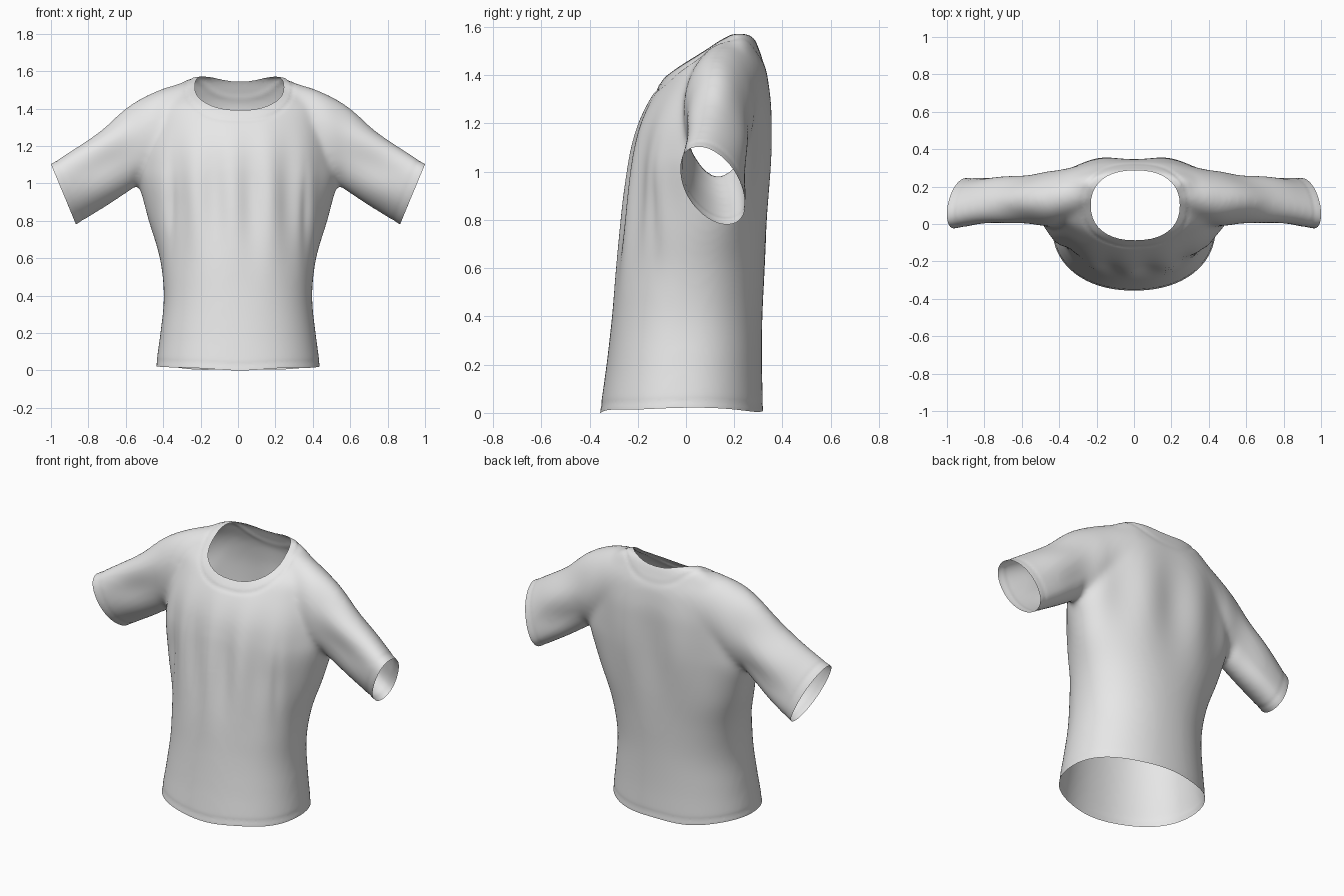
import bpy, bmesh, math
from mathutils import Vector

if "Cube" in bpy.data.objects:
    bpy.data.objects.remove(bpy.data.objects["Cube"])


def spline(rows, steps=5):
    """Catmull-Rom resampling of section rows."""
    out = []
    for i in range(len(rows) - 1):
        p = [rows[max(0, min(len(rows) - 1, i + k))] for k in (-1, 0, 1, 2)]
        for s in range(steps):
            t = s / steps
            out.append([0.5 * (2*b + (c - a)*t + (2*a - 5*b + 4*c - d)*t*t
                               + (3*b - a - 3*c + d)*t**3) for a, b, c, d in zip(*p)])
    return out + [list(rows[-1])]


def loft(bm, rings):
    """Skin closed rings and cap both ends."""
    vr = [[bm.verts.new(p) for p in r] for r in rings]
    n = len(vr[0])
    for a, b in zip(vr, vr[1:]):
        for i in range(n):
            bm.faces.new((a[i], a[(i+1) % n], b[(i+1) % n], b[i]))
    bm.faces.new(vr[0][::-1])
    bm.faces.new(vr[-1])


def power(v, e):
    return math.copysign(abs(v) ** e, v)


N = 56
ANG = [2 * math.pi * i / N for i in range(N)]
bm = bmesh.new()

# Torso sections: height, half width, front y, back y, y of widest point
torso = [(-.10, .44, -.365, .32, -.02), (.02, .437, -.355, .32, -.015),
         (.2, .415, -.33, .315, -.005), (.4, .397, -.307, .317, .01),
         (.6, .418, -.288, .327, .05), (.8, .477, -.263, .338, .10),
         (1.0, .53, -.237, .348, .13), (1.1, .53, -.222, .352, .14),
         (1.2, .515, -.196, .354, .145), (1.3, .49, -.15, .353, .15),
         (1.4, .46, -.083, .34, .155), (1.45, .42, -.03, .327, .165),
         (1.5, .365, .045, .307, .18), (1.54, .305, .11, .292, .2), (1.575, .24, .165, .27, .215)]
rings = []
for z, w, f, b, c in spline(torso):
    # the front tapers more towards the chest
    e = .92 + .2 * max(0, min(1, (z - .5) / .4)) * max(0, min(1, (1.5 - z) / .15))
    rings.append([(w * power(math.cos(a), .92),
                   c + (b - c) * power(math.sin(a), .92) if math.sin(a) > 0
                   else c + (c - f) * power(math.sin(a), e), z) for a in ANG])
loft(bm, rings)

# Sleeve sections: top x, top z, bottom x, bottom z, centre y, half depth, twist
sleeve = [(.20, 1.568, .28, 1.08, .185, .14, -.01), (.32, 1.535, .38, 1.05, .155, .15, -.01),
          (.45, 1.49, .49, 1.01, .133, .145, 0),
          (.60, 1.405, .58, .965, .13, .125, .01), (.80, 1.24, .73, .865, .127, .122, .03),
          (1.0, 1.108, .865, .778, .11, .122, .06), (1.09, 1.068, .955, .738, .105, .122, .06)]
for side in (1, -1):
    rings = []
    for tx, tz, bx, bz, cy, d, tw in spline(sleeve):
        r = []
        for a in ANG:
            u = math.sin(a)
            r.append((side * ((tx+bx)/2 + (tx-bx)/2*u),
                      cy + d*math.cos(a) - tw*u, (tz+bz)/2 + (tz-bz)/2*u))
        rings.append(r)
    loft(bm, rings)
bmesh.ops.recalc_face_normals(bm, faces=bm.faces)

mesh = bpy.data.meshes.new("shirt")
bm.to_mesh(mesh)
bm.free()
shirt = bpy.data.objects.new("shirt", mesh)
bpy.context.collection.objects.link(shirt)
bpy.context.view_layer.objects.active = shirt
shirt.select_set(True)

# Fuse torso and sleeves into one soft skin
rm = shirt.modifiers.new("fuse", 'REMESH')
rm.mode = 'VOXEL'
rm.voxel_size = .014
sm = shirt.modifiers.new("soften", 'SMOOTH')
sm.factor = .5
sm.iterations = 20
for m in ("fuse", "soften"):
    bpy.ops.object.modifier_apply(modifier=m)

bm = bmesh.new()
bm.from_mesh(shirt.data)


def cut(co, no, clear=True, faces=None):
    fs = list(bm.faces) if faces is None else faces
    geom = list({e for f in fs for e in f.edges}) + list({v for f in fs for v in f.verts}) + fs
    bmesh.ops.bisect_plane(bm, geom=geom, plane_co=co, plane_no=no, clear_outer=clear, dist=1e-5)


# Open the hem and the cuffs
cut((0, 0, .004), (0, 0, -1))
for side in (1, -1):
    cut((side * .9325, 0, .9425), (side * .325, 0, -.135))

# Open the neck along a slightly squared oval
CX, CY, A, B, E = .007, .10, .238, .187, 2.3


def oval(p):
    return (abs((p.x - CX) / A) ** E + abs((p.y - CY) / B) ** E) ** (1 / E)


pts = [Vector((CX + A*power(math.cos(a), 2/E), CY + B*power(math.sin(a), 2/E), 0))
       for a in [2 * math.pi * i / 40 for i in range(40)]]
planes = []
for p, q in zip(pts, pts[1:] + pts[:1]):
    planes.append((p, Vector((q.y - p.y, p.x - q.x, 0)).normalized()))
for co, no in planes:
    near = [f for f in bm.faces if f.calc_center_median().z > 1.25
            and .8 < oval(f.calc_center_median()) < 1.15]
    cut(co, no, False, near)
hole = []
for f in bm.faces:
    c = f.calc_center_median()
    if c.z > 1.25 and all((c - co).dot(no) < 1e-5 for co, no in planes):
        hole.append(f)
bmesh.ops.delete(bm, geom=hole, context='FACES')


def bump(v, c, w):
    return math.exp(-((v - c) / w) ** 2)


# Cloth folds, collar seam, hem and cuff seams
bm.normal_update()
moves = []
for v in bm.verts:
    x, y, z = v.co
    n = v.normal.copy()
    d = 0
    body = 1 / (1 + math.exp((abs(x) - .46) / .03))
    if n.y < 0:      # front hangs in vertical folds from the chest
        d += .011 * body * -n.y * bump(z, .92, .28) * math.cos(2*math.pi*(x + .03*z)/.2)
        d -= .012 * bump(abs(x), .36, .025) * bump(z, .85, .2)
    else:            # back folds between the shoulder blades
        d += .011 * body * n.y * bump(z, 1.08, .28) * -math.cos(2*math.pi*x/.36)
    arm = 1 - body   # slanted sleeve creases
    d += .007 * arm * math.sin(26*(abs(x)*.4 + z) + 9*y) * bump(abs(x), .72, .16)
    d -= .006 * bump(abs(x), .54, .03) * bump(z, 1.02, .05)
    if z > 1.3 and n.z > .2:
        d -= .004 * bump(oval(v.co), 1.2, .035) * min(1, (n.z - .2) * 4)
    if z < .1:
        d -= .002 * bump(z, .035, .012)
    s = (abs(x) - .9325) * .923 - (z - .9425) * .384
    if abs(x) > .7:
        d -= .002 * bump(s, -.04, .012)
    lift = Vector((0, 0, .018 * (x / .43) ** 2 * max(0, 1 - z / .3)
                   + (.004 * math.sin(14 * x + 5 * y) + .002) * max(0, 1 - z / .15)))
    moves.append((v, n * d + lift))
for v, m in moves:
    v.co += m
low = min(v.co.z for v in bm.verts)
for v in bm.verts:
    v.co.z -= low
bm.to_mesh(shirt.data)
bm.free()

# Plain light grey cloth
mat = bpy.data.materials.new("light grey cloth")
mat.diffuse_color = (.8, .8, .8, 1)
mat.use_nodes = True
mat.node_tree.nodes["Principled BSDF"].inputs["Base Color"].default_value = mat.diffuse_color
shirt.data.materials.clear()
shirt.data.materials.append(mat)
bpy.ops.object.shade_smooth()
